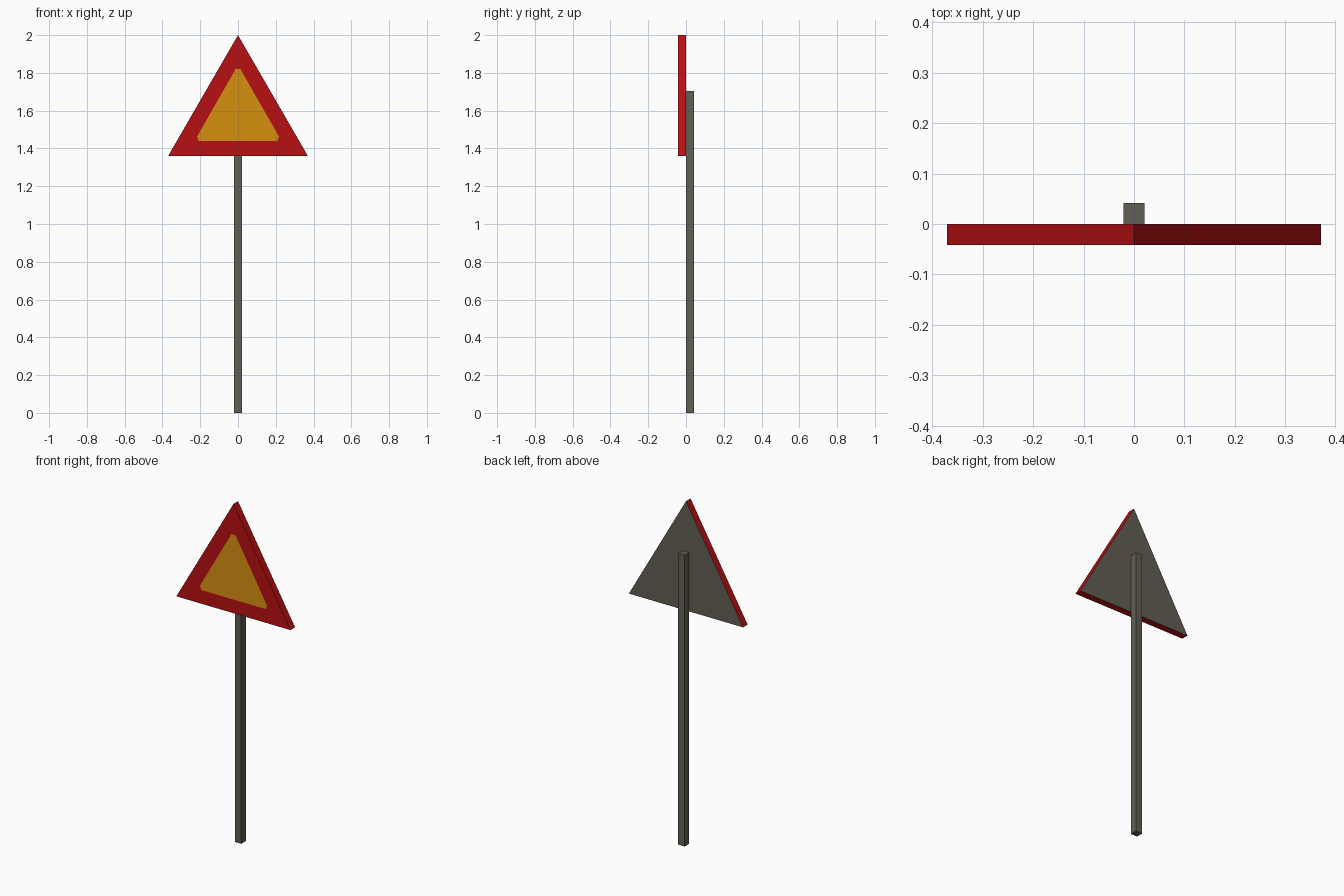
import bpy, bmesh

if "Cube" in bpy.data.objects:
    bpy.data.objects.remove(bpy.data.objects["Cube"])

T = 0.042  # thickness of sign plate and post


def material(name, rgb):
    m = bpy.data.materials.new(name)
    m.diffuse_color = (*rgb, 1)
    m.use_nodes = True
    m.node_tree.nodes["Principled BSDF"].inputs["Base Color"].default_value = m.diffuse_color
    return m


red = material("sign red", (0.48, 0.005, 0.006))
yellow = material("sign yellow", (0.68, 0.28, 0.005))
grey = material("post grey", (0.12, 0.112, 0.088))


def add_object(name, bm, mats):
    bmesh.ops.recalc_face_normals(bm, faces=bm.faces)
    me = bpy.data.meshes.new(name)
    bm.to_mesh(me)
    bm.free()
    for m in mats:
        me.materials.append(m)
    ob = bpy.data.objects.new(name, me)
    bpy.context.collection.objects.link(ob)
    return ob


# Square post behind the sign
bm = bmesh.new()
bmesh.ops.create_cube(bm, size=1)
for v in bm.verts:
    v.co.x *= T
    v.co.y = (v.co.y + 0.5) * T
    v.co.z = (v.co.z + 0.5) * 1.705
add_object("post", bm, [grey])

# Triangular sign plate; the yellow panel is a clipped triangle cut flush into the front
outer = [(-0.37, 1.36), (0.37, 1.36), (0, 2.0)]
inner = [(-0.217, 1.463), (-0.208, 1.44),   # two panel points per sign corner
         (0.208, 1.44), (0.217, 1.463),
         (0.013, 1.82), (-0.013, 1.82)]
bm = bmesh.new()
front = [bm.verts.new((x, -T, z)) for x, z in outer]
back = [bm.verts.new((x, 0, z)) for x, z in outer]
panel = [bm.verts.new((x, -T, z)) for x, z in inner]
bm.faces.new(panel).material_index = 1
bm.faces.new(back).material_index = 2
for i in range(3):
    j = (i + 1) % 3
    # red border: corner piece, straight piece, outer rim
    bm.faces.new((front[i], panel[2 * i + 1], panel[2 * i]))
    bm.faces.new((front[i], front[j], panel[2 * j], panel[2 * i + 1]))
    bm.faces.new((front[i], front[j], back[j], back[i]))
add_object("warning_sign_plate", bm, [red, yellow, grey])
